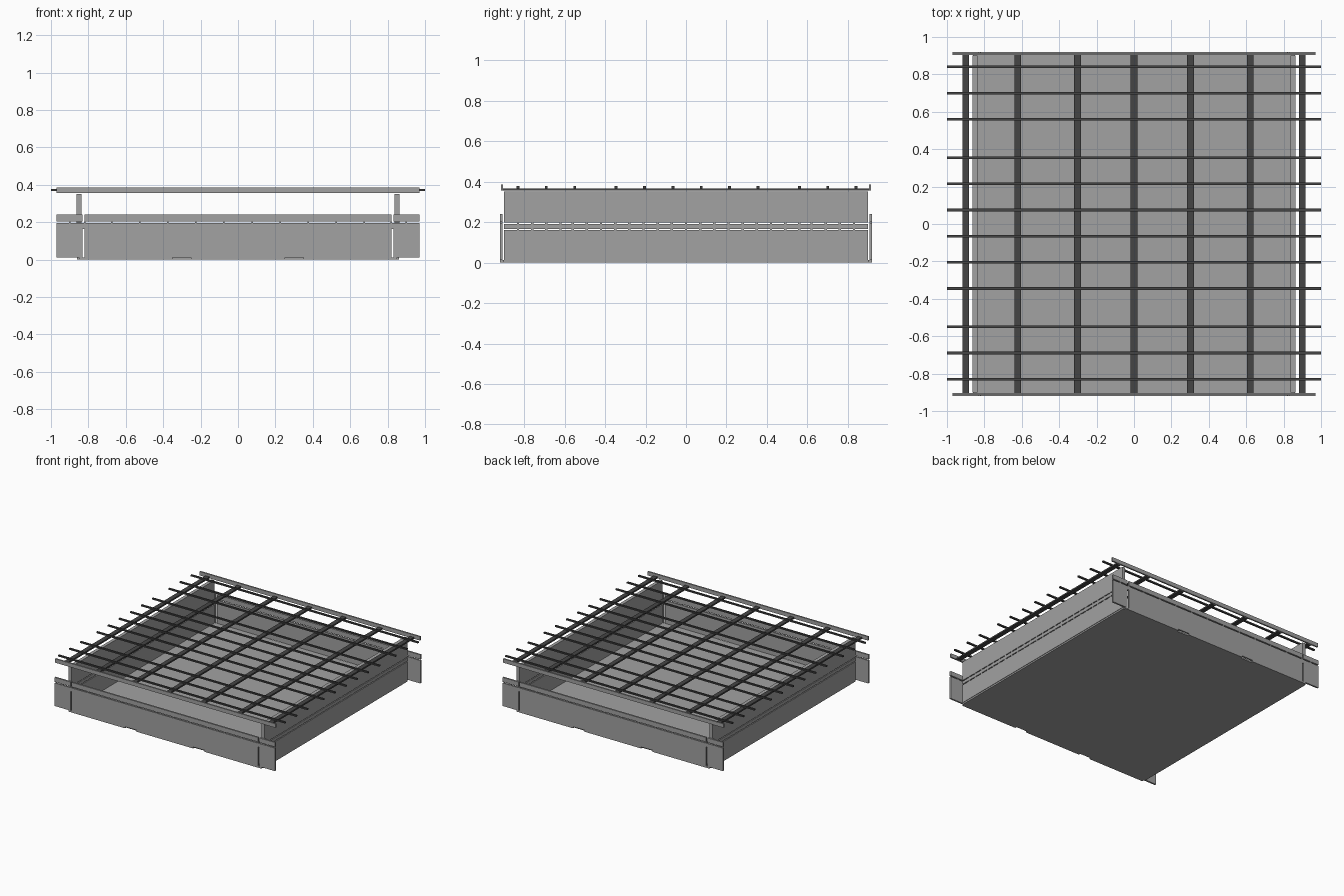
import bpy, bmesh
from mathutils import Matrix, Vector

cube = bpy.data.objects.get("Cube")
if cube:
    bpy.data.objects.remove(cube, do_unlink=True)


def material(name, value):
    m = bpy.data.materials.new(name)
    m.use_nodes = True
    colour = (value, value, value, 1)
    m.diffuse_color = colour
    m.node_tree.nodes["Principled BSDF"].inputs["Base Color"].default_value = colour
    return m


PANEL = material("panel_grey", 0.36)
STEEL = material("dark_steel", 0.06)


def boxes(name, mat, spans):
    """One object from boxes given as (x0, x1), (y0, y1), (z0, z1)."""
    bm = bmesh.new()
    for span in spans:
        size = Vector([b - a for a, b in span])
        mid = Vector([(a + b) / 2 for a, b in span])
        bmesh.ops.create_cube(bm, size=1, matrix=Matrix.LocRotScale(mid, None, size))
    mesh = bpy.data.meshes.new(name)
    bm.to_mesh(mesh)
    bm.free()
    mesh.materials.append(mat)
    bpy.context.collection.objects.link(bpy.data.objects.new(name, mesh))


def both(values):
    return sorted({s * v for v in values for s in (-1, 1)})


def pair(edges):
    return list(zip(edges, edges[1:]))


def mirrored(span, side):
    return tuple(sorted(side * v for v in span))


# Floor slab, with lower lips broken by two drain notches
boxes("floor", PANEL, [((-0.86, 0.86), (-0.905, 0.905), (0, 0.012))])
for side, label in ((-1, "front"), (1, "back")):
    y = mirrored((0.905, 0.92), side)
    lips = [(-0.85, -0.35), (-0.25, 0.25), (0.35, 0.85)]
    boxes(label + "_floor_lip", PANEL, [(x, y, (0, 0.012)) for x in lips])

    # End wall: panels, middle rail and top boards, split beside the side walls
    seams = both([0.075 + 0.15 * i for i in range(5)] + [0.82])
    columns = pair(seams) + [(-0.97, -0.832), (0.832, 0.97)]
    y = mirrored((0.907, 0.92), side)
    boxes(label + "_wall_panels", PANEL,
          [(x, y, z) for x in columns for z in ((0.012, 0.055), (0.055, 0.165))])
    boxes(label + "_wall_rail", PANEL, [((-0.97, 0.97), y, (0.165, 0.195))])
    boxes(label + "_wall_top_boards", PANEL, [(x, y, (0.204, 0.24)) for x in columns])
    boxes(label + "_wall_ties", PANEL,
          [((x - 0.004, x + 0.004), y, (0.195, 0.204)) for x in seams + [-0.9, 0.9]])

    # Fascia board above the end wall
    boxes(label + "_fascia", PANEL, [((-0.97, 0.97), mirrored((0.903, 0.915), side), (0.355, 0.386))])

# Side walls: planks in three tiers, joined by small ties
seams = both([0, 0.07, 0.14, 0.21, 0.28, 0.35, 0.42, 0.49, 0.56, 0.62, 0.69, 0.76, 0.83, 0.9])
for side, label in ((-1, "right"), (1, "left")):
    x = mirrored((0.838, 0.864), side)
    tiers = [(0.012, 0.16), (0.167, 0.191), (0.198, 0.352)]
    boxes(label + "_wall_planks", PANEL, [(x, y, z) for y in pair(seams) for z in tiers])
    boxes(label + "_wall_ties", PANEL,
          [(x, (y - 0.006, y + 0.006), z) for y in seams[1:-1]
           for z in ((0.16, 0.167), (0.191, 0.198))])

# Long roof beams running front to back
boxes("roof_beams", STEEL,
      [((x - 0.018, x + 0.018), (-0.904, 0.904), (0.355, 0.367)) for x in both([0, 0.302, 0.622, 0.9])])

# Cross slats in four groups of three
boxes("roof_slats", STEEL,
      [((-1, 1), (y + d - 0.007, y + d + 0.007), (0.367, 0.378))
       for y in (-0.69, -0.205, 0.215, 0.70) for d in (-0.14, 0, 0.14)])
